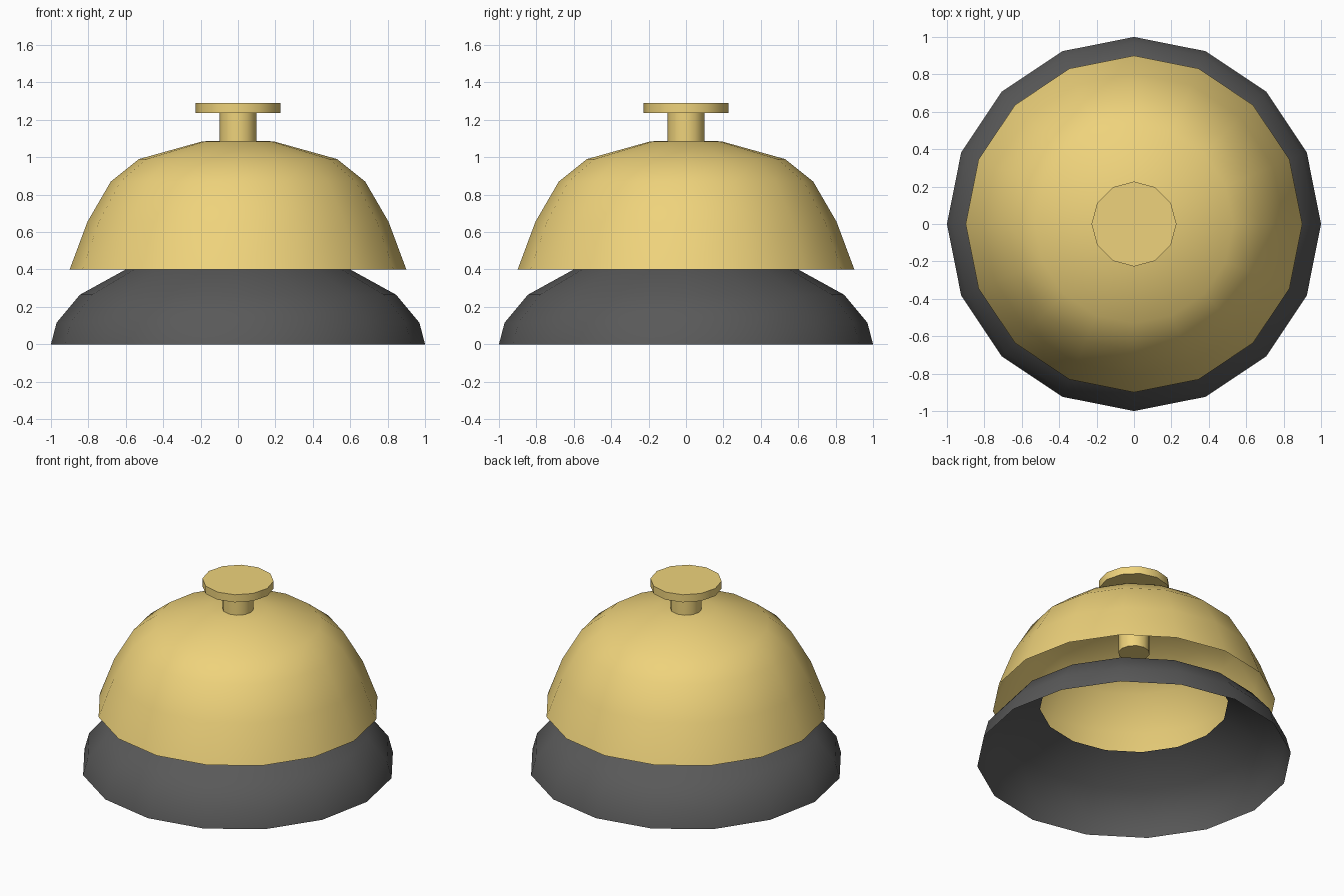
import bpy, bmesh, math

if "Cube" in bpy.data.objects:
    bpy.data.objects.remove(bpy.data.objects["Cube"])


def material(name, color):
    mat = bpy.data.materials.new(name)
    mat.diffuse_color = color
    mat.use_nodes = True
    mat.node_tree.nodes["Principled BSDF"].inputs["Base Color"].default_value = mat.diffuse_color
    return mat


gold = material("brass", (0.86, 0.65, 0.20, 1))
dark = material("dark_metal", (0.10, 0.10, 0.10, 1))


def lathe(name, profile, sides, mat, angle):
    """Spin an (r, z) profile, listed bottom to top outside, around z."""
    bm = bmesh.new()
    rings = []
    for r, z in profile:
        if r == 0:
            rings.append([bm.verts.new((0, 0, z))] * sides)
        else:
            rings.append([bm.verts.new((r * math.cos(2 * math.pi * i / sides),
                                        r * math.sin(2 * math.pi * i / sides), z))
                          for i in range(sides)])
    for low, high in zip(rings, rings[1:]):
        for i in range(sides):
            j = (i + 1) % sides
            bm.faces.new(dict.fromkeys((low[i], low[j], high[j], high[i])))
    mesh = bpy.data.meshes.new(name)
    bm.to_mesh(mesh)
    bm.free()
    mesh.materials.append(mat)
    obj = bpy.data.objects.new(name, mesh)
    bpy.context.collection.objects.link(obj)
    bpy.ops.object.select_all(action='DESELECT')
    obj.select_set(True)
    bpy.context.view_layer.objects.active = obj
    bpy.ops.object.shade_smooth_by_angle(angle=math.radians(angle))
    return obj


def disc(name, radius, z0, z1):
    """Closed twelve-sided cylinder."""
    return lathe(name, [(0, z0), (radius, z0), (radius, z1), (0, z1)], 12, gold, 40)


# Base: thin flared ring, open at the top and bottom
lathe("base", [(1, 0), (0.97, 0.115), (0.845, 0.265), (0.6, 0.4)], 16, dark, 60)

# Bell: thin dome, open underneath
lathe("bell_dome", [(0.9, 0.4), (0.805, 0.655), (0.68, 0.87), (0.53, 0.99),
                    (0.19, 1.085), (0, 1.09)], 16, gold, 60)

# Plunger: stem passing through the dome, with a push button on top
disc("plunger_stem", 0.1, 0.78, 1.24)
disc("push_button", 0.227, 1.237, 1.29)
